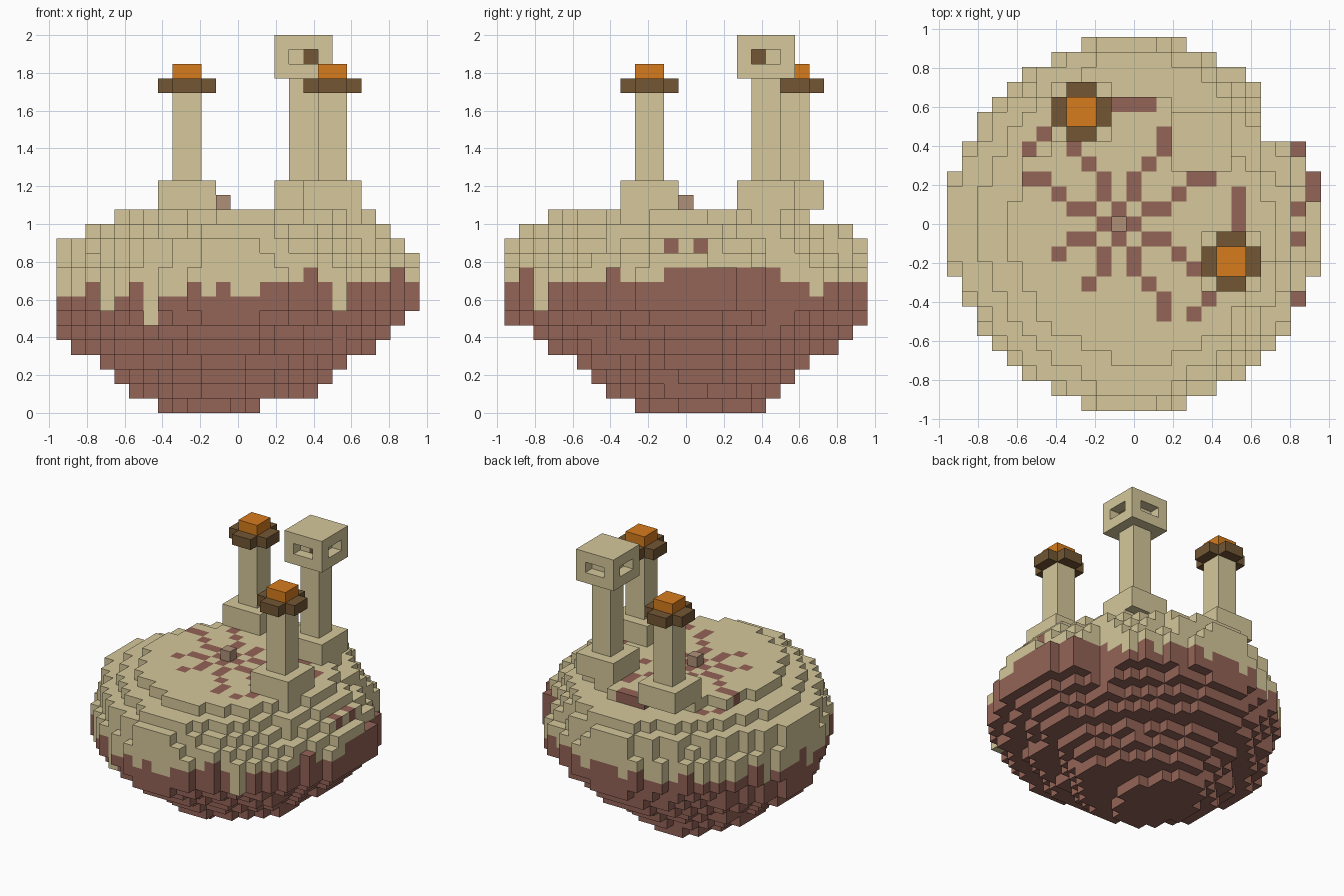
import bpy
import bmesh
import random
from mathutils import Vector

random.seed(4)
CELL = 1 / 13          # edge of one block
HALF = 12.5            # half the grid width in blocks

if "Cube" in bpy.data.objects:
    bpy.data.objects.remove(bpy.data.objects["Cube"])


def material(name, rgb):
    mat = bpy.data.materials.new(name)
    mat.use_nodes = True
    color = (*rgb, 1)
    mat.diffuse_color = color
    mat.node_tree.nodes["Principled BSDF"].inputs["Base Color"].default_value = color
    return mat


SAND = material("sand", (.67, .58, .33))
EARTH = material("red_earth", (.295, .125, .095))
WOOD = material("dark_wood", (.17, .094, .034))
FLAME = material("orange_flame", (.67, .2, .012))
CLAY = material("pale_clay", (.43, .28, .19))

# Direction of each block side with its two in-plane axes
SIDES = []
for axis in range(3):
    for sign in (-1, 1):
        n, u = Vector((0, 0, 0)), Vector((0, 0, 0))
        n[axis] = sign
        u[(axis + 1) % 3] = 1
        SIDES.append((n, u, n.cross(u)))


def box(x, y, z, mat):
    """Blocks filling the ranges x, y and z."""
    return {(i, j, k): mat for i in range(*x) for j in range(*y) for k in range(*z)}


def build(name, blocks):
    """Turn blocks into one mesh that keeps only the exposed sides."""
    mesh = bpy.data.meshes.new(name)
    mats = []
    bm = bmesh.new()
    verts = {}
    for cell, mat in blocks.items():
        if mat not in mats:
            mats.append(mat)
            mesh.materials.append(mat)
        mid = Vector(cell) + Vector((.5, .5, .5))
        for n, u, v in SIDES:
            if tuple(int(c + d) for c, d in zip(cell, n)) in blocks:
                continue
            corners = []
            for a, b in ((-1, -1), (1, -1), (1, 1), (-1, 1)):
                p = mid + (n + u * a + v * b) / 2
                key = tuple(round(c) for c in p)
                if key not in verts:
                    verts[key] = bm.verts.new(
                        ((key[0] - HALF) * CELL, (key[1] - HALF) * CELL, key[2] * CELL))
                corners.append(verts[key])
            face = bm.faces.new(corners)
            face.material_index = mats.index(mat)
    bm.to_mesh(mesh)
    bm.free()
    obj = bpy.data.objects.new(name, mesh)
    bpy.context.collection.objects.link(obj)
    return obj


# Floating island: one oval per layer, as x and y limits and roundness
LAYERS = [
    (7, 14, 9, 18, 1.8), (5, 18, 7, 19, 1.7), (4, 19, 6, 20, 1.7),
    (3, 20, 5, 21, 1.7), (1, 22, 3, 23, 1.7), (0, 23, 2, 24, 1.75),
    (0, 24, 0, 25, 1.8), (0, 25, 0, 25, 2), (0, 25, 0, 25, 2),
    (0, 25, 0, 25, 2), (0, 25, 0, 25, 1.85), (0, 24, 0, 25, 1.75),
    (2, 23, 1, 24, 1.75), (4, 22, 3, 21, 1.85),
]
TOP = len(LAYERS)

# Ragged line between earth and sand: layer per block on the front and +x rims
FRONT = "8897896889898899" + "9a97698a9"
SIDE = "8a79999a999aaaaaaaa998999"
earth_top = {}
for i in range(25):
    for j in range(25):
        if i > 18 and i + j > 22:
            level = int(SIDE[j], 16)
        elif j < 9:
            level = int(FRONT[i], 16)
        else:
            level = 8 + (j > 17 and i > 10) + random.choice((-1, 0, 0, 0, 0, 1))
        earth_top[i, j] = level

island = {}
worn = {(i, j): random.uniform(.9, 1) for i in range(25) for j in range(25)}
for k, (x0, x1, y0, y1, power) in enumerate(LAYERS):
    for i in range(x0, x1):
        for j in range(y0, y1):
            if i > 20 and j > 17:
                continue
            dx = abs(2 * i + 1 - x0 - x1) / (x1 - x0)
            dy = abs(2 * j + 1 - y0 - y1) / (y1 - y0)
            limit = 1 if power == 2 or min(dx, dy) < .2 else worn[i, j]
            if dx ** power + dy ** power < limit:
                island[i, j, k] = EARTH if k < earth_top[i, j] else SAND

# Low earth notches in the +x rim
for i, j in ((24, 14), (24, 15), (23, 7)):
    for k in range(10, TOP):
        island.pop((i, j, k), None)

# Cracks spreading over the plateau: mirrored core, then loose ends
CORE = [(1, 0), (0, 1), (2, 1), (3, 1), (1, 2), (1, 3), (4, 2), (2, 4)]
cracks = {(x * a, y * b) for x, y in CORE for a in (-1, 1) for b in (-1, 1)}
for a in (-1, 1):
    cracks |= {(3, 5 * a), (3, 6 * a), (5 * a, 3), (6 * a, 3)}
cracks |= {(-3, 5), (5, -3), (6, -5), (5, -6), (-5, 6), (-6, 5)}
cracks |= {(x, 8) for x in range(3)} | {(8, y) for y in range(3)}
cracks |= {(12, -1), (12, 1), (12, -5), (13, 2), (13, 3)}
for x, y in cracks:
    column = [c for c in island if c[:2] == (x + 11, y + 12)]
    if column:
        island[max(column)] = EARTH
build("island", island)
build("center_stone", box((11, 12), (12, 13), (TOP, TOP + 1), CLAY))


def pillar(name, x, y, height):
    """Stepped base with a slim square shaft."""
    blocks = box((x, x + 4), (y, y + 4), (TOP, TOP + 2), SAND)
    blocks |= box((x + 1, x + 3), (y + 1, y + 3), (TOP + 2, TOP + 2 + height), SAND)
    build(name, blocks)


# Two torches: pillar, cross-shaped bowl and flame
for side, x, y in (("right", 7, 18), ("left", 17, 8)):
    pillar(side + "_torch_pillar", x, y, 6)
    z = TOP + 8
    bowl = box((x, x + 4), (y + 1, y + 3), (z, z + 1), WOOD)
    bowl |= box((x + 1, x + 3), (y, y + 4), (z, z + 1), WOOD)
    build(side + "_torch_bowl", bowl)
    build(side + "_torch_flame", box((x + 1, x + 3), (y + 1, y + 3), (z + 1, z + 2), FLAME))

# Lantern tower: head with a recessed window on every side
x, y, z = 15, 16, TOP + 9
pillar("lantern_pillar", x, y, 7)
head = box((x, x + 4), (y, y + 4), (z, z + 3), SAND)
for s in (1, 2):
    for e in (0, 3):
        del head[x + s, y + e, z + 1]
        del head[x + e, y + s, z + 1]
head[x + 2, y + 1, z + 1] = WOOD
build("lantern_head", head)
